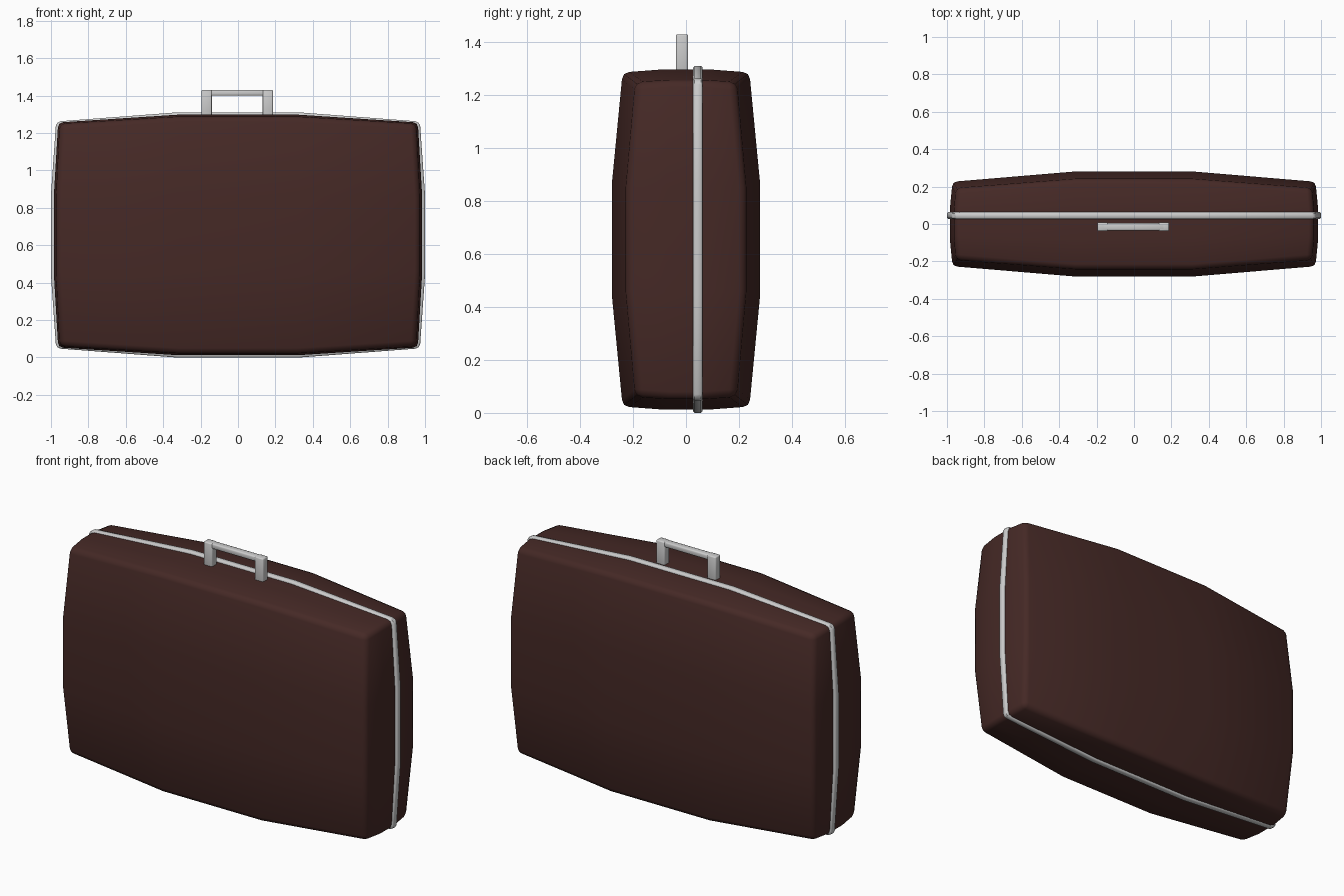
import bpy, bmesh, math
from mathutils import Vector

if "Cube" in bpy.data.objects:
    bpy.data.objects.remove(bpy.data.objects["Cube"])

MID_Z = 0.655


def finish(bm, name, angle=50, material=None):
    bmesh.ops.recalc_face_normals(bm, faces=bm.faces)
    mesh = bpy.data.meshes.new(name)
    bm.to_mesh(mesh)
    bm.free()
    obj = bpy.data.objects.new(name, mesh)
    bpy.context.collection.objects.link(obj)
    if material:
        mesh.materials.append(material)
    bpy.ops.object.select_all(action='DESELECT')
    obj.select_set(True)
    bpy.context.view_layer.objects.active = obj
    bpy.ops.object.shade_smooth_by_angle(angle=math.radians(angle))
    return obj


def block(name, lo, hi, bevel):
    lo, hi = Vector(lo), Vector(hi)
    bm = bmesh.new()
    bmesh.ops.create_cube(bm, size=1)
    for v in bm.verts:
        v.co = (lo + hi) / 2 + v.co * (hi - lo)
    bmesh.ops.bevel(bm, geom=bm.edges[:], offset=bevel, segments=2,
                    profile=0.5, affect='EDGES')
    return finish(bm, name)


leather = bpy.data.materials.new("brown_leather")
leather.diffuse_color = (0.06, 0.022, 0.019, 1)
leather.use_nodes = True
leather.node_tree.nodes["Principled BSDF"].inputs["Base Color"].default_value = leather.diffuse_color

# Case body: box split in thirds, its faces bulged outward, rims rounded
bm = bmesh.new()
bmesh.ops.create_cube(bm, size=2)
bmesh.ops.subdivide_edges(bm, edges=bm.edges[:], cuts=2, use_grid_fill=True)


def rims(co):
    return [1 if abs(c) > 0.99 else 0 for c in co]


rim_edges = [e for e in bm.edges
             if sum(a and b for a, b in zip(rims(e.verts[0].co), rims(e.verts[1].co))) == 2]
for v in bm.verts:
    u, w, t = v.co
    ru, rw, rt = rims(v.co)
    v.co = (u * (0.985 - 0.022 * rt - 0.012 * rw),
            w * (0.28 - 0.052 * ru - 0.038 * rt),
            MID_Z + t * (0.643 - 0.04 * ru - 0.01 * rw))
bmesh.ops.bevel(bm, geom=rim_edges, offset=0.028, segments=2,
                profile=0.5, affect='EDGES')
finish(bm, "case_body", 60, leather)

# Metal band: cross-section swept round the bulged outline
quarter = [(1.0, 0.215), (0.974, 0.585), (0.966, 0.6), (0.95, 0.608), (0.33, 0.655)]
outline = []
for sx, sz, step in ((1, 1, 1), (-1, 1, -1), (-1, -1, 1), (1, -1, -1)):
    outline += [(sx * x, sz * z) for x, z in quarter[::step]]
section = [(-0.018, 0.04), (-0.018, 0.006), (-0.012, 0),
           (0.012, 0), (0.018, 0.006), (0.018, 0.04)]
bm = bmesh.new()
rings = [[bm.verts.new((x - math.copysign(d, x), 0.045 + y, MID_Z + z - math.copysign(d, z)))
          for y, d in section] for x, z in outline]
for a, b in zip(rings, rings[1:] + rings[:1]):
    for i in range(len(section)):
        j = (i + 1) % len(section)
        bm.faces.new((a[i], a[j], b[j], b[i]))
finish(bm, "metal_band")

# Handle: two posts and a grip bar
block("handle_post_left", (-0.195, -0.038, 1.27), (-0.14, 0.008, 1.43), 0.006)
block("handle_post_right", (0.132, -0.038, 1.27), (0.187, 0.008, 1.43), 0.006)
block("handle_grip", (-0.17, -0.035, 1.40), (0.165, 0.005, 1.43), 0.007)
